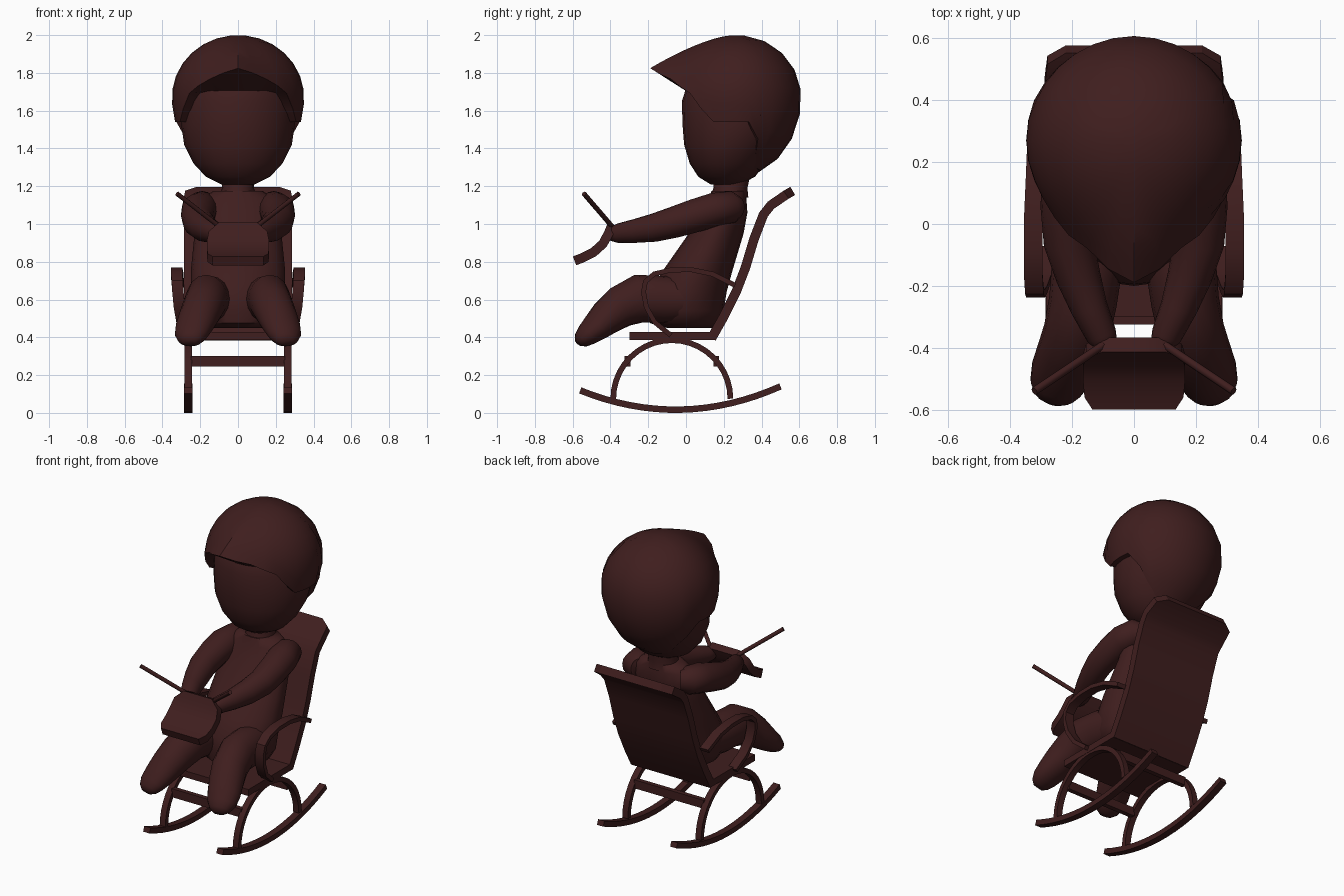
import bpy, bmesh
from math import sin, cos, pi, radians
from mathutils import Vector

mat = bpy.data.materials.new("dark_wood")
mat.diffuse_color = (0.05, 0.013, 0.013, 1)


def loft(name, rings, mirror=False, angle=40):
    """Skin a list of closed rings and cap both ends."""
    bm = bmesh.new()
    vs = [[bm.verts.new(p) for p in r] for r in rings]
    n = len(rings[0])
    for a, b in zip(vs, vs[1:]):
        for i in range(n):
            bm.faces.new((a[i], a[(i + 1) % n], b[(i + 1) % n], b[i]))
    bm.faces.new(vs[0])
    bm.faces.new(vs[-1])
    bmesh.ops.recalc_face_normals(bm, faces=bm.faces)
    me = bpy.data.meshes.new(name)
    bm.to_mesh(me)
    bm.free()
    me.materials.append(mat)
    ob = bpy.data.objects.new(name, me)
    bpy.context.collection.objects.link(ob)
    bpy.ops.object.select_all(action='DESELECT')
    ob.select_set(True)
    bpy.context.view_layer.objects.active = ob
    bpy.ops.object.shade_smooth_by_angle(angle=radians(angle))
    if mirror:
        ob.modifiers.new("mirror", 'MIRROR')
    return ob


def tangents(pts):
    last = len(pts) - 1
    return [(pts[min(i + 1, last)] - pts[max(i - 1, 0)]).normalized() for i in range(last + 1)]


def strip(name, path, thick, widths, mirror=False, angle=30):
    """Flat band: rectangular section along x, following a path in y and z."""
    pts = [Vector(p) for p in path]
    if not isinstance(widths, list):
        widths = [widths] * len(pts)
    rings = []
    for p, t, w in zip(pts, tangents(pts), widths):
        nrm = Vector((0, -t.z, t.y)).normalized() * thick / 2
        sx = Vector((w / 2, 0, 0))
        rings.append([p + sx + nrm, p - sx + nrm, p - sx - nrm, p + sx - nrm])
    return loft(name, rings, mirror, angle)


def tube(name, path, mirror=False, flat=False, n=16):
    """Round body: path of x, y, z, side radius, up radius."""
    pts = [Vector(p[:3]) for p in path]
    rings = []
    for p, t, q in zip(pts, tangents(pts), path):
        side, up = Vector((1, 0, 0)), Vector((0, 1, 0))
        if not flat:
            side = t.cross(Vector((0, 0, 1))).normalized()
            up = side.cross(t)
        rings.append([p + side * q[3] * cos(2 * pi * i / n) + up * q[4] * sin(2 * pi * i / n)
                      for i in range(n)])
    return loft(name, rings, mirror, 60)


def box(name, y0, y1, z0, z1, hx):
    loft(name, [[(x, y0, z0), (x, y1, z0), (x, y1, z1), (x, y0, z1)] for x in (-hx, hx)])


def interp(table, v):
    for (a, p), (b, q) in zip(table, table[1:]):
        if v <= b:
            return p + (q - p) * (v - a) / (b - a)
    return table[-1][1]


# rocking chair base
rock = [-0.56 + 1.06 * i / 16 for i in range(17)]
strip("rocker", [(0.263, y, 0.017 + (y + 0.055) ** 2 / 2.5) for y in rock], 0.034, 0.045, True)
arch = [pi * i / 20 for i in range(21)]
strip("leg_arch", [(0.263, -0.075 - 0.31 * cos(a), 0.075 + 0.31 * sin(a)) for a in arch],
      0.03, 0.04, True)
box("front_crossbar", -0.325, -0.295, 0.245, 0.3, 0.25)
box("rear_crossbar", 0.145, 0.175, 0.245, 0.3, 0.25)
box("seat", -0.3, 0.15, 0.385, 0.427, 0.285)

# curved backrest with rounded top corners
strip("backrest",
      [(0, 0.135, 0.395), (0, 0.2, 0.51), (0, 0.265, 0.64), (0, 0.315, 0.77), (0, 0.36, 0.92),
       (0, 0.41, 1.05), (0, 0.45, 1.1), (0, 0.53, 1.155), (0, 0.565, 1.175)],
      0.05, [0.57] * 6 + [0.58, 0.56, 0.44])

# curled armrest bands
strip("armrest",
      [(0.315, 0.26, 0.675), (0.32, 0.14, 0.735), (0.325, 0.03, 0.758), (0.325, -0.08, 0.757),
       (0.325, -0.17, 0.735), (0.322, -0.215, 0.695), (0.318, -0.225, 0.64), (0.31, -0.21, 0.56),
       (0.295, -0.165, 0.48), (0.28, -0.08, 0.41)], 0.026, 0.06, True)

# torso and neck
tube("torso", [(0, 0.02, 0.45, 0.13, 0.12), (0, 0.0, 0.475, 0.2, 0.19), (0, 0.0, 0.54, 0.24, 0.2),
               (0, 0.01, 0.64, 0.25, 0.205), (0, 0.06, 0.75, 0.25, 0.185),
               (0, 0.11, 0.85, 0.24, 0.165), (0, 0.16, 0.95, 0.23, 0.145),
               (0, 0.205, 1.06, 0.225, 0.12), (0, 0.22, 1.13, 0.2, 0.1),
               (0, 0.225, 1.175, 0.13, 0.09)], flat=True, n=20)
tube("neck", [(0, 0.23, 1.14, 0.1, 0.1), (0, 0.235, 1.19, 0.085, 0.09),
              (0, 0.25, 1.3, 0.085, 0.1)], flat=True)

# arms and legs
tube("arm", [(0.15, 0.27, 1.09, 0.05, 0.06), (0.185, 0.245, 1.09, 0.085, 0.085),
             (0.205, 0.15, 1.075, 0.095, 0.09), (0.212, 0.05, 1.045, 0.09, 0.088),
             (0.21, -0.06, 1.01, 0.082, 0.083), (0.18, -0.17, 0.98, 0.072, 0.075),
             (0.145, -0.27, 0.963, 0.06, 0.063), (0.105, -0.36, 0.95, 0.05, 0.052),
             (0.085, -0.4, 0.945, 0.035, 0.035), (0.075, -0.415, 0.945, 0.015, 0.015)], True)
tube("leg", [(0.13, 0.05, 0.6, 0.1, 0.11), (0.15, -0.12, 0.6, 0.115, 0.125),
             (0.165, -0.25, 0.605, 0.11, 0.128), (0.185, -0.35, 0.56, 0.108, 0.112),
             (0.21, -0.42, 0.505, 0.105, 0.095), (0.235, -0.48, 0.45, 0.1, 0.075),
             (0.25, -0.525, 0.412, 0.088, 0.06), (0.256, -0.555, 0.386, 0.065, 0.045),
             (0.26, -0.572, 0.37, 0.035, 0.022)], True)

# knitting and its needles
strip("knitting", [(0, -0.39, 1.0), (0, -0.41, 0.95), (0, -0.44, 0.895), (0, -0.49, 0.85),
                   (0, -0.55, 0.82), (0, -0.59, 0.805)],
      0.05, [0.2, 0.31, 0.33, 0.33, 0.32, 0.27], angle=50)
tube("needle", [(0.09, -0.385, 0.98, 0.013, 0.013), (0.322, -0.54, 1.16, 0.013, 0.013)], True, n=8)

# head
tube("head", [(0, 0.21, 1.21, 0.09, 0.08), (0, 0.215, 1.25, 0.17, 0.15), (0, 0.22, 1.32, 0.235, 0.2),
              (0, 0.24, 1.42, 0.285, 0.25), (0, 0.26, 1.52, 0.3, 0.278), (0, 0.27, 1.65, 0.3, 0.292),
              (0, 0.28, 1.78, 0.26, 0.26), (0, 0.28, 1.88, 0.1, 0.1)], flat=True, n=24)

# hair cap: hem height varies around the head, front pulled out into a peak
hem = [(0, 28), (25, 16), (45, 4), (65, -18), (102, -18), (112, -30), (122, -62), (180, -70)]
peak = [(0, 0.53), (22, 0.17), (45, 0.04), (60, 0), (180, 0)]


def hair_point(az, el, scale):
    e, a = radians(el), radians(az)
    rz = 0.33 if el > 0 else 0.42
    return Vector((0.35 * sin(a) * cos(e) * scale,
                   0.27 - 0.34 * cos(a) * cos(e) * scale, 1.67 + rz * sin(e)))


azimuths = [-180 + 11.25 * i for i in range(32)]
rings = []
for k in range(9):
    t = k / 8
    rings.append([hair_point(a, 84 + (interp(hem, abs(a)) - 84) * t,
                             1 + interp(peak, abs(a)) * t ** 1.5) for a in azimuths])
rings.append([hair_point(a, min(interp(hem, abs(a)), 6), 0.8) for a in azimuths])
rings.append([(0.05 * sin(radians(a)), 0.27 - 0.05 * cos(radians(a)), 1.6) for a in azimuths])
loft("hair", rings, angle=35)
